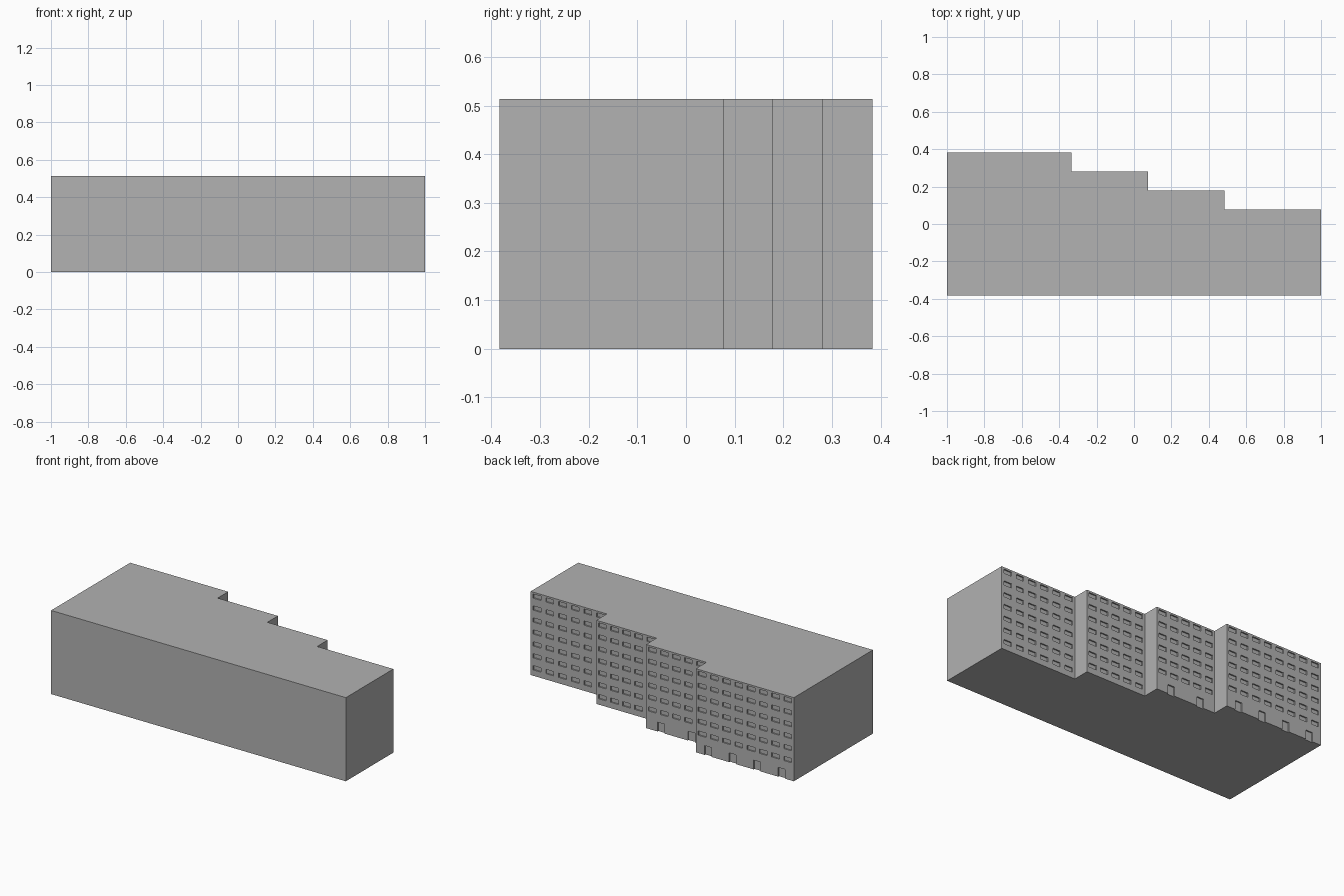
import bpy
import bmesh
from mathutils import Matrix

cube = bpy.data.objects.get("Cube")
if cube:
    bpy.data.objects.remove(cube, do_unlink=True)

HEIGHT = 0.513
FRONT_Y = -0.383
FLOORS = 7
FLOOR_H = HEIGHT / FLOORS
RECESS = 0.008

# Stepped sections: x from, x to, back wall y, window columns, doors
SECTIONS = [
    (0.483, 1.0, 0.077, 6, 0),
    (0.074, 0.483, 0.179, 5, 0),
    (-0.335, 0.074, 0.281, 5, 2),
    (-1.0, -0.335, 0.383, 8, 4),
]

concrete = bpy.data.materials.new("concrete grey")
concrete.use_nodes = True
grey = (0.445, 0.445, 0.445, 1.0)
concrete.diffuse_color = grey
concrete.node_tree.nodes["Principled BSDF"].inputs["Base Color"].default_value = grey


def make_object(name, bm):
    mesh = bpy.data.meshes.new(name)
    bmesh.ops.recalc_face_normals(bm, faces=bm.faces[:])
    bm.to_mesh(mesh)
    bm.free()
    mesh.materials.append(concrete)
    obj = bpy.data.objects.new(name, mesh)
    bpy.context.collection.objects.link(obj)
    return obj


def add_box(bm, x, y, z0, z1, width, depth):
    matrix = (Matrix.Translation((x, y, (z0 + z1) / 2))
              @ Matrix.Diagonal((width, depth, z1 - z0, 1)))
    bmesh.ops.create_cube(bm, size=1, matrix=matrix)


# Building body: stepped floor plan extruded upwards
outline = [(-1.0, FRONT_Y), (1.0, FRONT_Y)]
for x0, x1, y, columns, doors in SECTIONS:
    outline += [(x1, y), (x0, y)]
bm = bmesh.new()
plan = bm.faces.new([bm.verts.new((x, y, 0)) for x, y in outline])
top = bmesh.ops.extrude_face_region(bm, geom=[plan])["geom"]
bmesh.ops.translate(bm, vec=(0, 0, HEIGHT),
                    verts=[v for v in top if isinstance(v, bmesh.types.BMVert)])
building = make_object("apartment_block", bm)

# Window and door recesses in the back walls
bm = bmesh.new()
for x0, x1, y, columns, doors in SECTIONS:
    pitch = (x1 - x0) / columns
    for floor in range(1 if doors else 0, FLOORS):
        sill = floor * FLOOR_H + 0.036
        for c in range(columns):
            add_box(bm, x0 + (c + 0.5) * pitch, y, sill, sill + 0.026,
                    0.052, 2 * RECESS)
    for d in range(doors):
        add_box(bm, x0 + (d + 0.5) * (x1 - x0) / doors, y, -0.02, 0.057,
                0.047, 2 * RECESS)
cutter = make_object("recess_cutter", bm)
cutter.hide_render = True

# Cut the recesses and keep the finished mesh
cut = building.modifiers.new("recesses", "BOOLEAN")
cut.operation = "DIFFERENCE"
cut.solver = "EXACT"
cut.object = cutter
graph = bpy.context.evaluated_depsgraph_get()
finished = bpy.data.meshes.new_from_object(building.evaluated_get(graph))
building.modifiers.clear()
building.data = finished
bpy.data.objects.remove(cutter, do_unlink=True)
